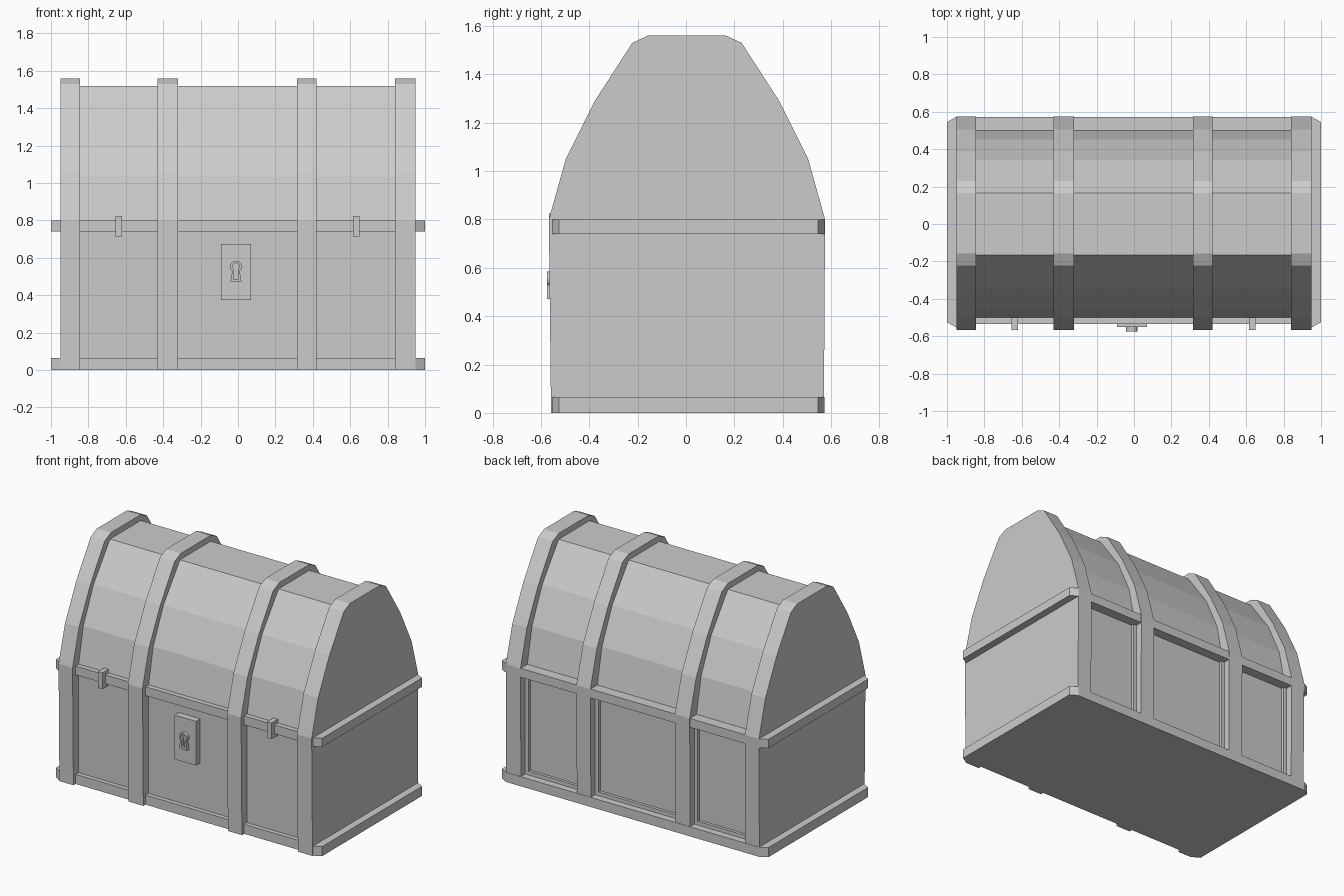
import bpy, bmesh, math

if "Cube" in bpy.data.objects:
    bpy.data.objects.remove(bpy.data.objects["Cube"])


def finish(name, bm):
    bmesh.ops.recalc_face_normals(bm, faces=bm.faces[:])
    me = bpy.data.meshes.new(name)
    bm.to_mesh(me)
    bm.free()
    ob = bpy.data.objects.new(name, me)
    bpy.context.collection.objects.link(ob)
    return ob


def extrude(name, pts, vec):
    """Solid prism from a planar outline."""
    bm = bmesh.new()
    face = bm.faces.new([bm.verts.new(p) for p in pts])
    r = bmesh.ops.extrude_face_region(bm, geom=[face])
    bmesh.ops.translate(bm, vec=vec, verts=[v for v in r["geom"] if isinstance(v, bmesh.types.BMVert)])
    return finish(name, bm)


def slab_x(name, profile, x0, x1):
    return extrude(name, [(x0, y, z) for y, z in profile], (x1 - x0, 0, 0))


def box(name, x0, x1, y0, y1, z0, z1):
    return slab_x(name, [(y0, z0), (y1, z0), (y1, z1), (y0, z1)], x0, x1)


# Cross-sections in (y, z): outer strap arch and recessed panelling
half = [(0.575, 0.8), (0.505, 1.05), (0.385, 1.29), (0.23, 1.53), (0.165, 1.56)]
arch = [(0.57, 0)] + half + [(-y + 0.008, z) for y, z in reversed(half)] + [(-0.558, 0)]
lid_half = [(0.505, 0.78), (0.452, 1.04), (0.342, 1.28), (0.165, 1.52)]
lid = lid_half + [(-y, z) for y, z in reversed(lid_half)]

# Four straps; the outer two close off the chest ends
straps = [(-0.95, -0.845), (-0.43, -0.32), (0.315, 0.42), (0.84, 0.95)]
for i, (a, b) in enumerate(straps):
    slab_x(f"strap_{i + 1}", arch, a, b)

# Lid and body panelling between the straps
slab_x("lid_panels", lid, -0.9, 0.9)
box("body_panels", -0.9, 0.9, -0.505, 0.505, 0.005, 0.79)

# Bottom and rim trims with clipped corners
outline = [(-1, -0.525), (-0.95, -0.553), (-0.94, -0.535), (0.94, -0.535),
           (0.95, -0.553), (1, -0.525), (1, 0.545), (0.95, 0.573), (-0.95, 0.573), (-1, 0.545)]
for name, z0, z1 in (("bottom_trim", 0, 0.065), ("rim_trim", 0.74, 0.8)):
    extrude(name, [(x, y, z0) for x, y in outline], (0, 0, z1 - z0))

# Thin frames inside the back bays
for i in range(3):
    a, b = straps[i][1], straps[i + 1][0]
    box(f"back_frame_left_{i + 1}", a, a + 0.025, 0.5, 0.525, 0.06, 0.75)
    box(f"back_frame_right_{i + 1}", b - 0.025, b, 0.5, 0.525, 0.06, 0.75)
    box(f"back_frame_bottom_{i + 1}", a, b, 0.5, 0.525, 0.06, 0.09)

# Latches on the front rim
for side, x in (("left", -0.638), ("right", 0.632)):
    box(f"latch_{side}", x - 0.017, x + 0.017, -0.567, -0.5, 0.715, 0.825)

# Lock plate
box("lock_plate", -0.092, 0.07, -0.55, -0.5, 0.375, 0.675)


# Raised keyhole surround: round head with flared foot, open in the middle
def keyhole(r, foot, z_foot):
    cx, cz = -0.011, 0.553
    arc = [math.radians(-50 + 280 * i / 12) for i in range(13)]
    return ([(cx + r * math.cos(t), cz + r * math.sin(t)) for t in arc]
            + [(cx - foot, z_foot), (cx + foot, z_foot)])


bm = bmesh.new()
loops = []
for outline2d in (keyhole(0.031, 0.03, 0.471), keyhole(0.019, 0.012, 0.485)):
    for y in (-0.545, -0.575):
        loops.append([bm.verts.new((x, y, z)) for x, z in outline2d])
n = len(loops[0])
for a, b in ((0, 1), (1, 3), (3, 2), (2, 0)):
    for i in range(n):
        j = (i + 1) % n
        bm.faces.new((loops[a][i], loops[a][j], loops[b][j], loops[b][i]))
finish("keyhole_surround", bm)
